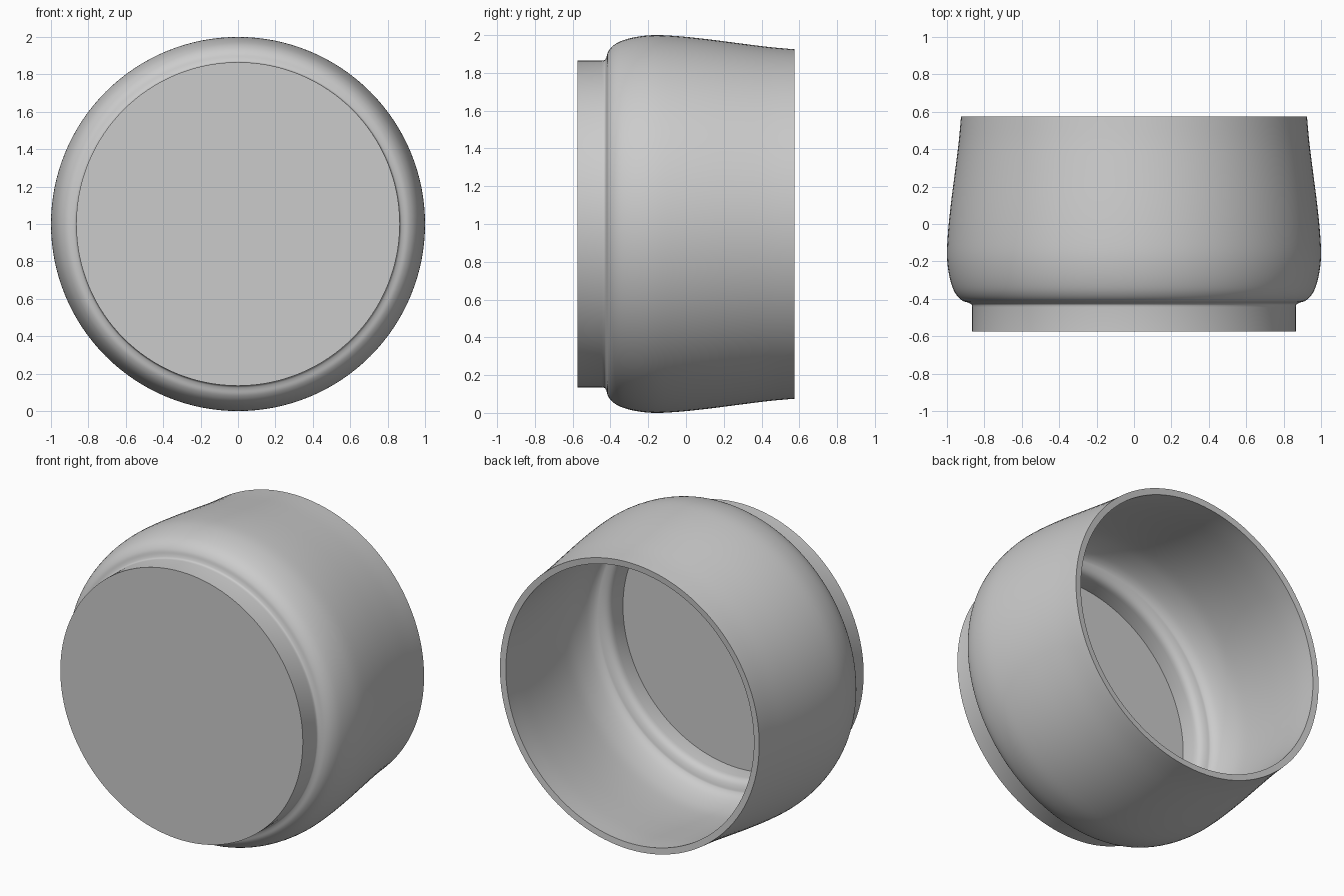
import bpy
import bmesh
import math
from mathutils import Matrix, Vector

SEGMENTS = 128
WALL = 0.04

cube = bpy.data.objects.get("Cube")
if cube:
    bpy.data.objects.remove(cube, do_unlink=True)

grey = bpy.data.materials.new("plain grey")
grey.use_nodes = True
colour = (0.6, 0.6, 0.6, 1)
grey.diffuse_color = colour
grey.node_tree.nodes["Principled BSDF"].inputs["Base Color"].default_value = colour


def smooth_profile(points, steps=4):
    """Catmull-Rom curve through the given points."""
    pts = [Vector(p) for p in points]
    pts = [pts[0]] + pts + [pts[-1]]
    out = []
    for a, b, c, d in zip(pts, pts[1:], pts[2:], pts[3:]):
        for i in range(steps):
            t = i / steps
            out.append(0.5 * (2 * b + (c - a) * t + (2 * a - 5 * b + 4 * c - d) * t * t
                              + (3 * b - a - 3 * c + d) * t ** 3))
    return out + [pts[-1]]


# Outer profile as (radius, y): straight neck, rounded shoulder, tapering body
neck = [Vector((0.865, -0.575))]
body = smooth_profile([(0.865, -0.445), (0.869, -0.43), (0.885, -0.421), (0.915, -0.411),
                       (0.945, -0.385), (0.97, -0.34), (0.99, -0.265), (1.0, -0.17),
                       (0.995, -0.05), (0.98, 0.1), (0.957, 0.28), (0.937, 0.44),
                       (0.925, 0.575)])

# Sweep the profile round the y axis and close the front of the neck
bm = bmesh.new()
verts = [bm.verts.new((p.x, p.y, 0)) for p in neck + body]
edges = [bm.edges.new(pair) for pair in zip(verts, verts[1:])]
bmesh.ops.spin(bm, geom=verts + edges, cent=(0, 0, 0), axis=(0, 1, 0),
               angle=math.tau, steps=SEGMENTS, use_merge=True)
bmesh.ops.remove_doubles(bm, verts=bm.verts, dist=1e-5)
front_edges = [e for e in bm.edges if all(v.co.y < -0.574 for v in e.verts)]
bmesh.ops.contextual_create(bm, geom=front_edges)
bmesh.ops.recalc_face_normals(bm, faces=bm.faces)
front = min(bm.faces, key=lambda f: f.calc_center_median().y)
if front.normal.y > 0:
    bmesh.ops.reverse_faces(bm, faces=bm.faces)
bmesh.ops.transform(bm, matrix=Matrix.Translation((0, 0, 1)), verts=bm.verts)

mesh = bpy.data.meshes.new("hollow_cap")
bm.to_mesh(mesh)
bm.free()
cap = bpy.data.objects.new("hollow_cap", mesh)
bpy.context.collection.objects.link(cap)
mesh.materials.append(grey)

# Wall thickness, inwards, leaving the back open
shell = cap.modifiers.new("wall", "SOLIDIFY")
shell.thickness = WALL
shell.offset = -1
shell.use_even_offset = True

bpy.context.view_layer.objects.active = cap
cap.select_set(True)
bpy.ops.object.modifier_apply(modifier=shell.name)
bpy.ops.object.shade_smooth_by_angle(angle=math.radians(35))
